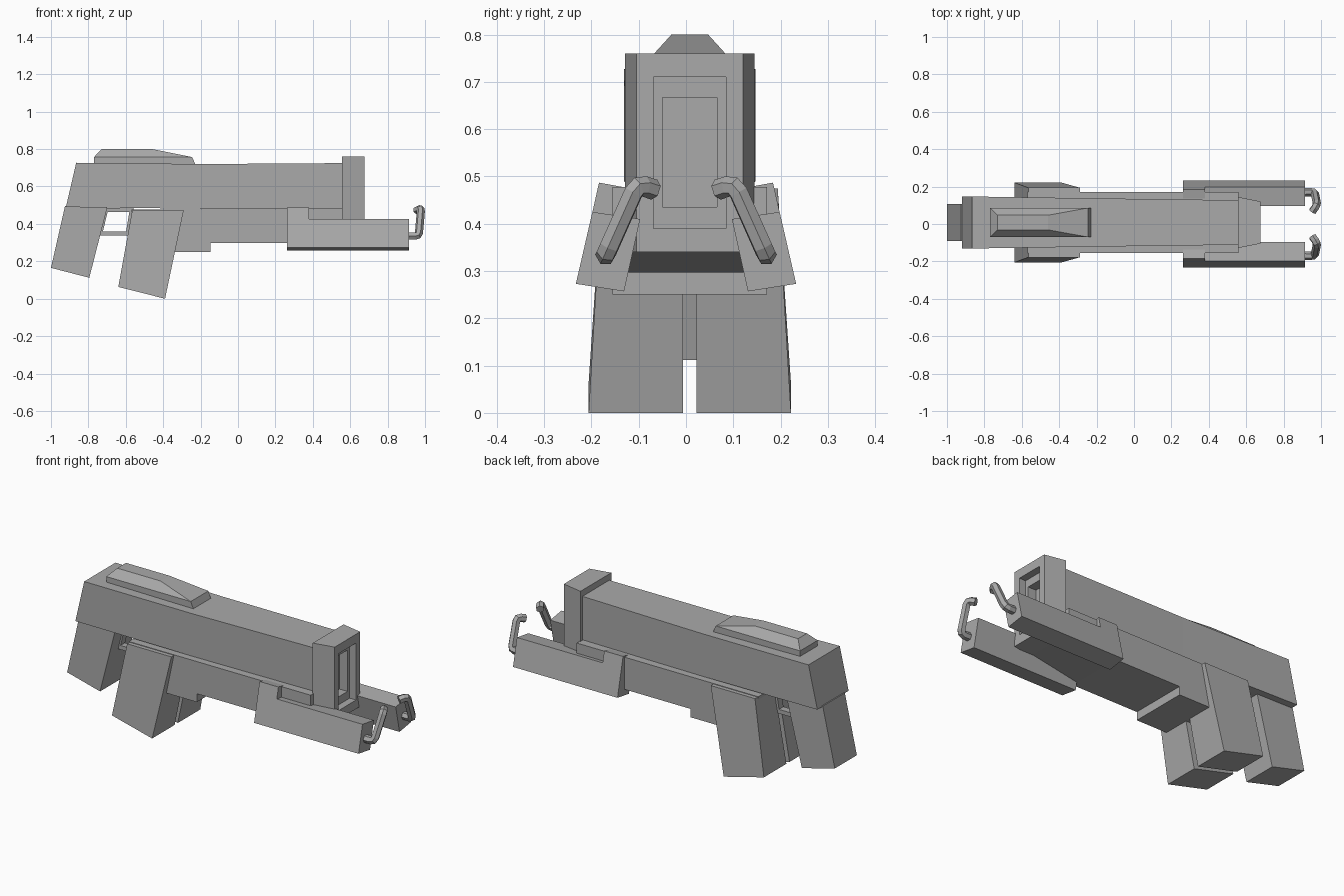
import bpy, bmesh
from mathutils import Vector

if "Cube" in bpy.data.objects:
    bpy.data.objects.remove(bpy.data.objects["Cube"])

YC = 0.008  # centre line of the body parts

# Dark grey metal shared by every part
METAL = bpy.data.materials.new("dark_metal")
METAL.diffuse_color = (0.4, 0.4, 0.4, 1)
METAL.use_nodes = True
METAL.node_tree.nodes["Principled BSDF"].inputs["Base Color"].default_value = METAL.diffuse_color


def add_object(name, data):
    data.materials.append(METAL)
    ob = bpy.data.objects.new(name, data)
    bpy.context.collection.objects.link(ob)
    return ob


def loft(name, rings):
    """Skin a closed solid through rings of equal point count."""
    bm = bmesh.new()
    rows = [[bm.verts.new(p) for p in r] for r in rings]
    n = len(rows[0])
    for a, b in zip(rows, rows[1:]):
        for i in range(n):
            j = (i + 1) % n
            bm.faces.new((a[i], a[j], b[j], b[i]))
    bm.faces.new(rows[0])
    bm.faces.new(rows[-1])
    bmesh.ops.recalc_face_normals(bm, faces=bm.faces)
    me = bpy.data.meshes.new(name)
    bm.to_mesh(me)
    bm.free()
    return add_object(name, me)


def slab(name, profile, half):
    """Extrude a side profile (x, z) evenly about the centre line."""
    return loft(name, [[(x, YC + s * half, z) for x, z in profile] for s in (-1, 1)])


def rect(x, half, z0, z1, x_top=None):
    """Upright rectangular ring across the body."""
    xt = x if x_top is None else x_top
    return [(x, YC - half, z0), (x, YC + half, z0), (xt, YC + half, z1), (xt, YC - half, z1)]


def tube(name, pts, radius=0.022, bend=0.02):
    """Six-sided bar along a path with bevelled corners."""
    pts = [Vector(p) for p in pts]
    path = [pts[0]]
    for a, b, c in zip(pts, pts[1:], pts[2:]):
        start = b + (a - b).normalized() * bend
        end = b + (c - b).normalized() * bend
        path += [start, (start + end) / 4 + b / 2, end]
    path.append(pts[-1])
    cu = bpy.data.curves.new(name, "CURVE")
    cu.dimensions = "3D"
    cu.bevel_depth = radius
    cu.bevel_resolution = 1
    cu.use_fill_caps = True
    sp = cu.splines.new("POLY")
    sp.points.add(len(path) - 1)
    sp.use_smooth = False
    for p, co in zip(sp.points, path):
        p.co = (*co, 1)
    return add_object(name, cu)


# Upper body, tapering in width toward the muzzle
loft("upper_body", [rect(-0.92, 0.139, 0.49, 0.727, -0.865),
                    rect(-0.2, 0.129, 0.481, 0.72),
                    rect(0.57, 0.119, 0.481, 0.725)])

# Muzzle block with a stepped recess in its front
loft("muzzle", [rect(0.555, 0.137, 0.34, 0.76), rect(0.675, 0.113, 0.34, 0.76),
                rect(0.675, 0.077, 0.39, 0.71), rect(0.635, 0.077, 0.39, 0.71),
                rect(0.635, 0.058, 0.435, 0.667), rect(0.585, 0.058, 0.435, 0.667)])

# Lower body with the stepped keel and a rising front
slab("lower_body", [(-0.57, 0.478), (-0.55, 0.297), (0.26, 0.297),
                    (0.56, 0.342), (0.56, 0.478)], 0.163)
slab("keel_block", [(-0.36, 0.32), (-0.36, 0.25), (-0.148, 0.25), (-0.148, 0.32)], 0.163)

# Rear grip
slab("rear_grip", [(-0.925, 0.495), (-1.0, 0.165), (-0.795, 0.112), (-0.697, 0.495)], 0.098)

# Trigger guard frame
slab("guard_bottom", [(-0.75, 0.36), (-0.75, 0.337), (-0.57, 0.337), (-0.57, 0.36)], 0.02)
slab("guard_top", [(-0.72, 0.485), (-0.72, 0.463), (-0.56, 0.463), (-0.56, 0.485)], 0.02)
slab("guard_front", [(-0.58, 0.47), (-0.602, 0.337), (-0.56, 0.337), (-0.55, 0.47)], 0.02)
slab("guard_back", [(-0.72, 0.48), (-0.76, 0.337), (-0.728, 0.337), (-0.693, 0.48)], 0.02)

# Top rail: upright base, faceted crown
loft("top_rail", [
    [(-0.77, YC - 0.078, 0.70), (-0.228, YC - 0.078, 0.718), (-0.228, YC + 0.078, 0.718), (-0.77, YC + 0.078, 0.70)],
    [(-0.77, YC - 0.078, 0.757), (-0.245, YC - 0.078, 0.757), (-0.245, YC + 0.078, 0.757), (-0.77, YC + 0.078, 0.757)]])
loft("top_rail_crown", [
    [(-0.77, YC + s * 0.078, 0.757), (-0.73, YC + s * 0.039, 0.80),
     (-0.46, YC + s * 0.039, 0.80), (-0.245, YC + s * 0.078, 0.757)] for s in (-1, 1)])

for s, side in ((-1, "near"), (1, "far")):
    # Slanted magazines, flaring outward toward the bottom
    outer = [(-0.565, 0.186, 0.475), (-0.64, 0.214, 0.063), (-0.39, 0.214, 0.0), (-0.29, 0.186, 0.475)]
    loft("magazine_" + side, [[(x, YC + s * y, z) for x, y, z in outer],
                              [(x, YC + s * 0.014, z) for x, y, z in outer]])

    # Tilted prongs with a raised rear section
    low = [(0.233, 0.273), (0.198, 0.425), (0.097, 0.410), (0.131, 0.257)]
    high = [(0.199, 0.42), (0.184, 0.487), (0.135, 0.478), (0.15, 0.41)]
    loft("prong_" + side, [[(x, s * y, z) for y, z in low] for x in (0.263, 0.913)])
    loft("prong_step_" + side, [[(x, s * y, z) for y, z in high] for x in (0.263, 0.38)])

    # Bent hooks at the prong tips
    tube("hook_" + side, [(0.89, s * 0.17, 0.335), (0.966, s * 0.17, 0.334),
                          (0.979, s * 0.103, 0.484), (0.954, s * 0.067, 0.472)])
